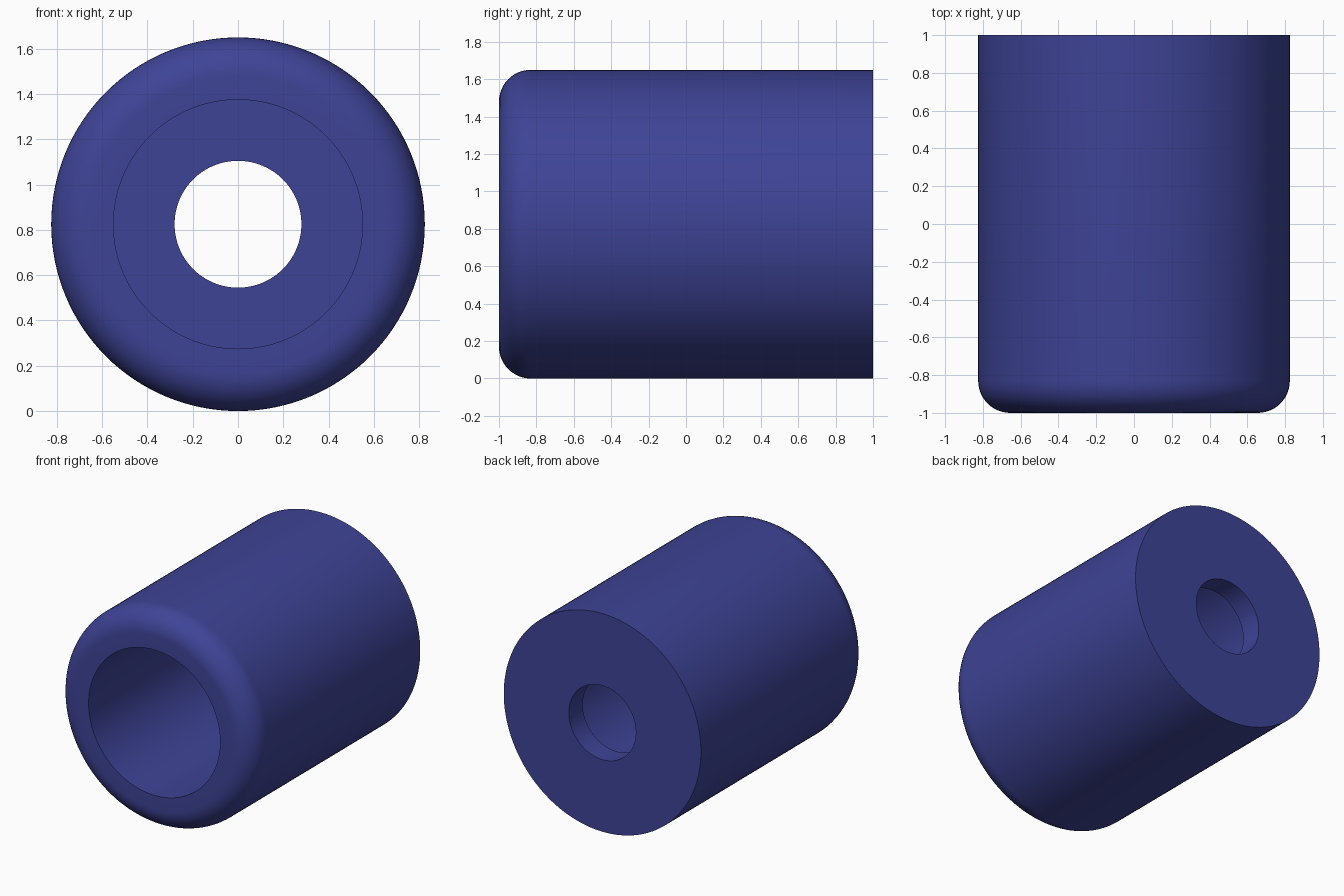
import bpy, bmesh, math
from mathutils import Matrix, Vector

if "Cube" in bpy.data.objects:
    bpy.data.objects.remove(bpy.data.objects["Cube"])

R, BORE, HOLE = 0.825, 0.55, 0.28      # outer, counterbore and through-hole radii
FRONT, BACK = -1.0, 1.0
FLOOR = BACK - 0.165                   # bottom of the counterbore
FILLET, STEPS, SEGMENTS = 0.17, 12, 128

blue = bpy.data.materials.new("deep_blue")
blue.diffuse_color = (0.048, 0.057, 0.305, 1)
blue.use_nodes = True
blue.node_tree.nodes["Principled BSDF"].inputs["Base Color"].default_value = blue.diffuse_color

# Closed cross-section as (radius, y), with a rounded front outer edge
profile = [(HOLE, BACK), (HOLE, FLOOR), (BORE, FLOOR), (BORE, FRONT)]
for i in range(STEPS + 1):
    a = math.pi / 2 * i / STEPS
    profile.append((R - FILLET + FILLET * math.sin(a),
                    FRONT + FILLET - FILLET * math.cos(a)))
profile.append((R, BACK))

# Revolve the cross-section around the lengthwise axis
bm = bmesh.new()
verts = [bm.verts.new((r, y, 0)) for r, y in profile]
edges = [bm.edges.new((verts[i - 1], verts[i])) for i in range(len(verts))]
bmesh.ops.spin(bm, geom=verts + edges, cent=(0, 0, 0), axis=(0, 1, 0),
               angle=math.tau, steps=SEGMENTS)
bmesh.ops.remove_doubles(bm, verts=bm.verts, dist=1e-4)
bmesh.ops.recalc_face_normals(bm, faces=bm.faces)
bmesh.ops.transform(bm, matrix=Matrix.Translation(Vector((0, 0, R))), verts=bm.verts)

mesh = bpy.data.meshes.new("bored_sleeve")
bm.to_mesh(mesh)
bm.free()
mesh.materials.append(blue)
sleeve = bpy.data.objects.new("bored_sleeve", mesh)
bpy.context.collection.objects.link(sleeve)

# Smooth the round walls, keep the rims crisp
bpy.context.view_layer.objects.active = sleeve
sleeve.select_set(True)
bpy.ops.object.shade_smooth_by_angle(angle=math.radians(30))
